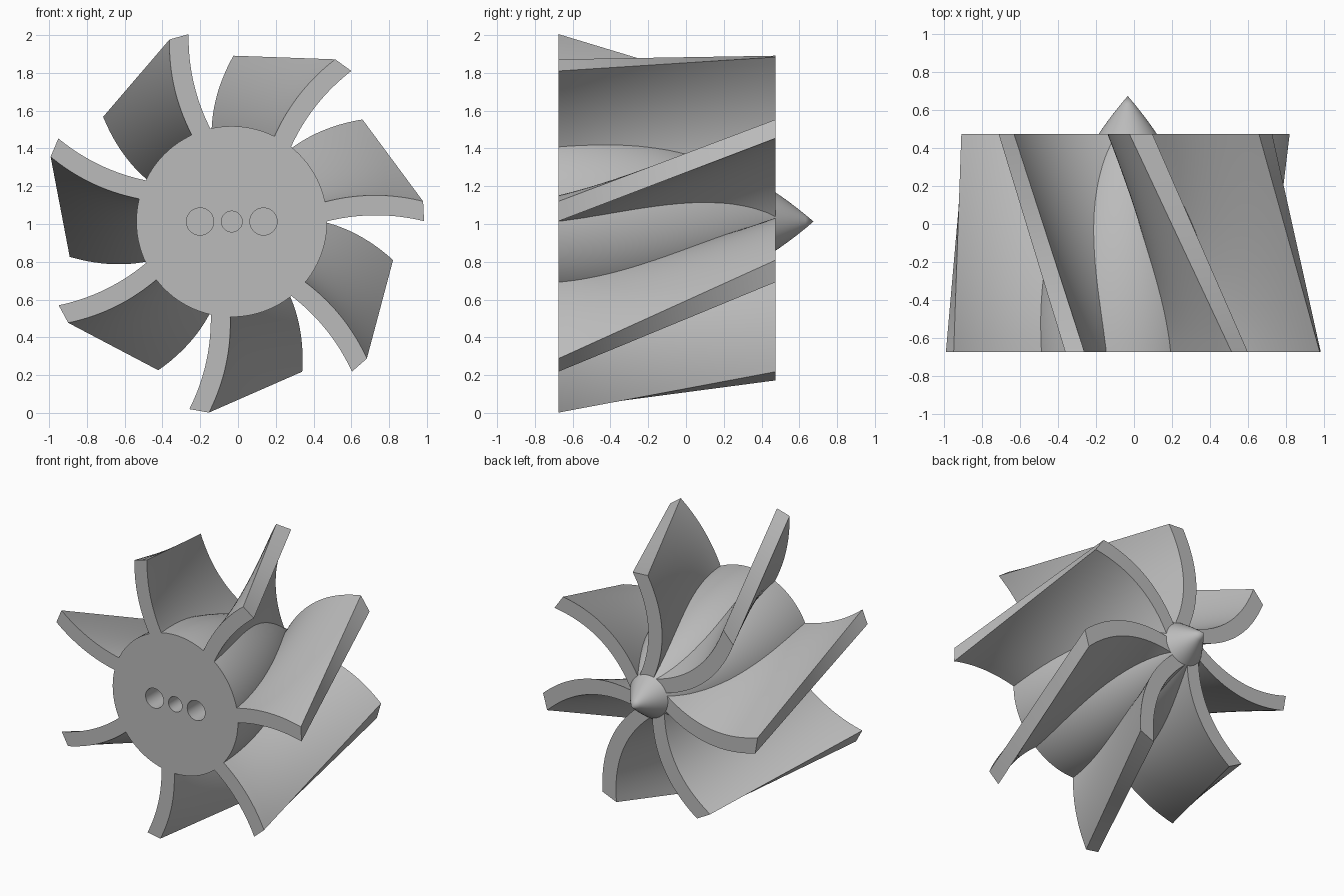
import bpy, bmesh, math
from mathutils import Vector

if "Cube" in bpy.data.objects:
    bpy.data.objects.remove(bpy.data.objects["Cube"], do_unlink=True)

CX, CZ = -0.033, 1.013            # shaft axis
FRONT, BACK, NOSE = -0.675, 0.475, 0.675
HUB_R, BLADES = 0.505, 7

metal = bpy.data.materials.new("grey metal")
metal.use_nodes = True
metal.diffuse_color = (0.5, 0.5, 0.5, 1)
metal.node_tree.nodes["Principled BSDF"].inputs["Base Color"].default_value = (0.5, 0.5, 0.5, 1)


def finish(bm, name):
    bmesh.ops.recalc_face_normals(bm, faces=bm.faces)
    mesh = bpy.data.meshes.new(name)
    bm.to_mesh(mesh)
    bm.free()
    mesh.materials.append(metal)
    obj = bpy.data.objects.new(name, mesh)
    bpy.context.collection.objects.link(obj)
    return obj


def smooth(obj):
    bpy.ops.object.select_all(action='DESELECT')
    obj.select_set(True)
    bpy.context.view_layer.objects.active = obj
    bpy.ops.object.shade_smooth_by_angle(angle=math.radians(30))


def make_hub(steps=32, sides=96):
    # Ogive: one circular arc, parallel to the axis at the front disc
    length = NOSE - FRONT
    arc_r = (length ** 2 + HUB_R ** 2) / (2 * HUB_R)
    bm = bmesh.new()
    rings = []
    for i in range(steps):
        d = length * i / steps
        r = HUB_R - arc_r + math.sqrt(arc_r ** 2 - d ** 2)
        rings.append([bm.verts.new((CX + r * math.cos(a), FRONT + d, CZ + r * math.sin(a)))
                      for a in (math.tau * k / sides for k in range(sides))])
    tip = bm.verts.new((CX, NOSE, CZ))
    bm.faces.new(rings[0])
    for k in range(sides):
        n = (k + 1) % sides
        for a, b in zip(rings, rings[1:]):
            bm.faces.new((a[k], a[n], b[n], b[k]))
        bm.faces.new((rings[-1][k], rings[-1][n], tip))
    return finish(bm, "hub")


def drill(hub, x, radius, depth):
    bm = bmesh.new()
    bmesh.ops.create_cone(bm, cap_ends=True, segments=48, radius1=radius,
                          radius2=radius, depth=2 * depth)
    cutter = finish(bm, "hole_cutter")
    cutter.rotation_euler.x = math.pi / 2
    cutter.location = (x, FRONT, CZ)
    cutter.hide_render = True
    cutter.hide_set(True)
    mod = hub.modifiers.new("hole", 'BOOLEAN')
    mod.operation, mod.solver, mod.object = 'DIFFERENCE', 'EXACT', cutter
    return cutter


def arc(start, end, sag, t):
    # Shallow bowed line from start to end, in (radial, sideways) units
    p = Vector(start).lerp(Vector(end), t)
    p.y += sag * 4 * t * (1 - t)
    return p


def make_blade(index, across=20, along=20):
    turn = math.tau * index / BLADES
    twist = math.radians(38)

    def place(p, angle, y):
        c, s = math.cos(angle), math.sin(angle)
        return Vector((CX + p.x * c - p.y * s, y, CZ + p.x * s + p.y * c))

    def section(t, upper):
        if upper:
            f = arc((0.47, 0.098), (1.013, 0.107), 0.036, t)
            b = arc((0.12, 0.03), (0.878, 0.0), 0.096, t)
        else:
            f = arc((0.47, -0.008), (1.018, 0.002), 0.036, t)
            b = arc((0.12, -0.08), (0.872, -0.121), 0.1, t)
        return place(f, turn, FRONT), place(b, turn + twist, BACK)

    # Closed outline at each end, joined by straight rulings
    ts = [i / across for i in range(across + 1)]
    outline = [section(t, True) for t in ts] + [section(t, False) for t in reversed(ts)]
    bm = bmesh.new()
    rows = [[bm.verts.new(f.lerp(b, j / along)) for f, b in outline] for j in range(along + 1)]
    count = len(outline)
    for a, b in zip(rows, rows[1:]):
        for k in range(count):
            n = (k + 1) % count
            bm.faces.new((a[k], a[n], b[n], b[k]))
    # End caps as strips between upper and lower curves
    for row in (rows[0], rows[-1]):
        for k in range(across):
            bm.faces.new((row[k], row[k + 1], row[count - 2 - k], row[count - 1 - k]))
    smooth(finish(bm, f"blade_{index + 1}"))


# Hub with three bolt holes in its front disc
hub = make_hub()
cutters = [drill(hub, CX + dx, r, 0.3) for dx, r in ((-0.168, 0.072), (0, 0.055), (0.168, 0.072))]
bpy.context.view_layer.objects.active = hub
for mod in list(hub.modifiers):
    bpy.ops.object.modifier_apply(modifier=mod.name)
for cutter in cutters:
    bpy.data.objects.remove(cutter, do_unlink=True)
smooth(hub)

# Swept blades
for i in range(BLADES):
    make_blade(i)
